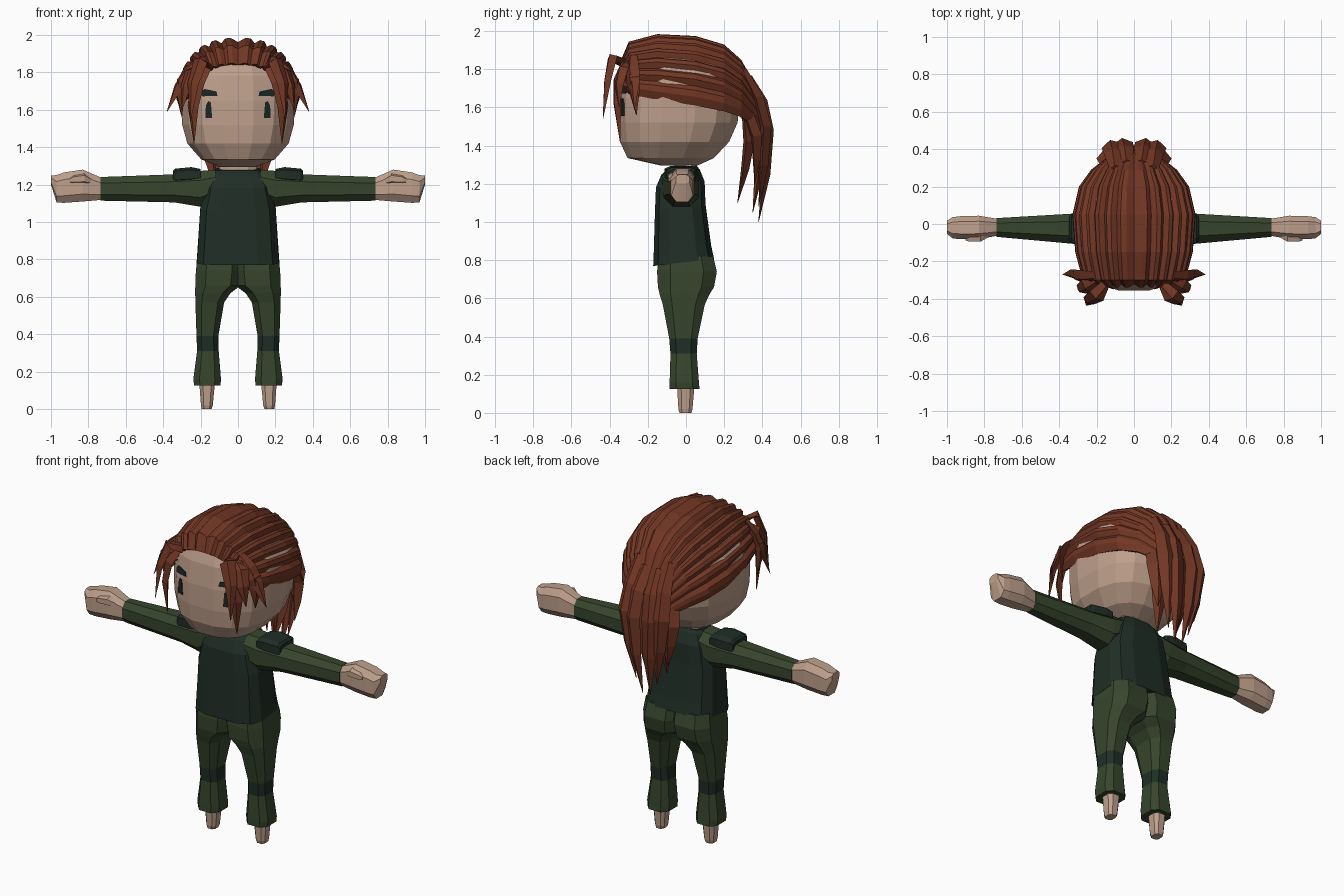
import bpy, bmesh, math
from mathutils import Vector
from mathutils.bvhtree import BVHTree

cube = bpy.data.objects.get("Cube")
if cube:
    bpy.data.objects.remove(cube)


def material(name, rgb):
    m = bpy.data.materials.new(name)
    m.use_nodes = True
    m.diffuse_color = (*rgb, 1)
    m.node_tree.nodes["Principled BSDF"].inputs["Base Color"].default_value = (*rgb, 1)
    return m


SKIN = material("skin", (0.52, 0.35, 0.26))
HAIR = material("auburn_hair", (0.17, 0.038, 0.018))
GREEN = material("olive_cloth", (0.038, 0.06, 0.026))
DARK = material("dark_green_cloth", (0.014, 0.027, 0.019))
INK = material("eye_ink", (0.01, 0.02, 0.018))


def finish(name, bm, *mats):
    bmesh.ops.recalc_face_normals(bm, faces=bm.faces)
    me = bpy.data.meshes.new(name)
    bm.to_mesh(me)
    bm.free()
    for m in mats:
        me.materials.append(m)
    ob = bpy.data.objects.new(name, me)
    bpy.context.collection.objects.link(ob)
    return ob


def bridge(bm, rings, caps=True):
    """Skin closed rings of points with quads."""
    loops = [[bm.verts.new(p) for p in ring] for ring in rings]
    n = len(loops[0])
    for a, b in zip(loops, loops[1:]):
        for i in range(n):
            j = (i + 1) % n
            bm.faces.new((a[i], a[j], b[j], b[i]))
    if caps:
        bm.faces.new(loops[0])
        bm.faces.new(loops[-1])


def spow(v, e):
    return math.copysign(abs(v) ** e, v)


def loft(sections, axis="z", sides=8, power=2.8, side=1, tilt=0):
    """Rounded-box sections: (position, a0, a1, b0, b1)."""
    bm = bmesh.new()
    rings = []
    for pos, a0, a1, b0, b1 in sections:
        ring = []
        for i in range(sides):
            t = math.tau * (i + 0.5) / sides
            a = (a0 + a1) / 2 + (a1 - a0) / 2 * spow(math.cos(t), 2 / power)
            b = (b0 + b1) / 2 + (b1 - b0) / 2 * spow(math.sin(t), 2 / power)
            ring.append((a * side, b, pos + tilt * b) if axis == "z" else (pos * side, a, b))
        rings.append(ring)
    bridge(bm, rings)
    return bm


# Head
head = loft([(1.295, -.1, .1, -.13, .06), (1.335, -.2, .2, -.31, .15),
             (1.42, -.275, .275, -.35, .23), (1.52, -.303, .303, -.36, .275),
             (1.65, -.31, .31, -.36, .29), (1.78, -.3, .3, -.345, .28),
             (1.86, -.25, .25, -.315, .24), (1.92, -.15, .15, -.23, .16)],
            sides=16, power=2.5)
face = BVHTree.FromBMesh(head)
finish("head", head, SKIN)
finish("neck", loft([(1.2, -.1, .1, -.07, .06), (1.34, -.11, .11, -.07, .06)]), SKIN)


def face_plate(name, outline, side):
    """Thin plate laid on the face."""
    bm = bmesh.new()
    rings = []
    for lift in (-.002, .007):
        ring = []
        for x, z in outline:
            hit = face.ray_cast(Vector((x * side, -1, z)), Vector((0, 1, 0)))[0]
            ring.append((x * side, hit.y - lift, z))
        rings.append(ring)
    bridge(bm, rings)
    finish(name, bm, INK)


# Vest
finish("vest", loft([(.79, -.225, .225, -.175, .15), (.86, -.22, .22, -.172, .135),
                     (1.08, -.205, .205, -.165, .105), (1.2, -.175, .175, -.16, .1),
                     (1.265, -.14, .14, -.13, .075), (1.285, -.12, .12, -.1, .06)],
                    sides=12, power=3.5, tilt=.12), DARK)


# Hair cap: ridged arches swept from the hairline to the gathered back
stations = [(-.34, .23, 1.70, 1.85), (-.30, .275, 1.67, 1.945), (-.15, .315, 1.64, 1.985),
            (.05, .33, 1.61, 1.975), (.2, .295, 1.58, 1.93), (.29, .23, 1.55, 1.85),
            (.36, .14, 1.5, 1.72), (.41, .08, 1.45, 1.6)]
bm = bmesh.new()
columns = 3 * 14
grid = []
for k, (y, w, low, top) in enumerate(stations):
    row = []
    for i in range(columns + 1):
        t = math.pi * i / columns
        r = 0.935 if i % 3 == 0 else 1.0
        scallop = .018 if k == 0 and i % 3 == 0 else 0
        row.append(bm.verts.new((w * r * spow(math.cos(t), .8), y + scallop,
                                 low + (top - low) * r * abs(math.sin(t)) ** .8)))
    grid.append(row)
for a, b in zip(grid, grid[1:]):
    for i in range(columns):
        bm.faces.new((a[i], a[i + 1], b[i + 1], b[i]))
cap = finish("hair_cap", bm, HAIR)
solid = cap.modifiers.new("thickness", "SOLIDIFY")
solid.thickness = .025
solid.offset = -1


def lock(name, path, widths, side=1, centre=(0, 0, 1.6)):
    """Tapered lock of hair with a diamond section."""
    pts = [Vector((x * side, y, z)) for x, y, z in path]
    rings = []
    for i, p in enumerate(pts):
        along = (pts[min(i + 1, len(pts) - 1)] - pts[max(i - 1, 0)]).normalized()
        out = p - Vector(centre)
        out = (out - along * out.dot(along)).normalized()
        across = along.cross(out)
        w = widths[i]
        rings.append([p + across * w, p + out * w * .55, p - across * w, p - out * w * .55])
    bm = bmesh.new()
    bridge(bm, rings)
    finish(name, bm, HAIR)


TAPER = (.03, .045, .035, .002)
LONG = (.03, .05, .055, .04, .002)
fringe = {
    "outer_spike": [(.2, -.28, 1.87), (.27, -.28, 1.8), (.32, -.27, 1.72), (.38, -.27, 1.59)],
    "front_spike": [(.15, -.32, 1.83), (.2, -.385, 1.86), (.24, -.41, 1.74), (.255, -.435, 1.54)],
    "face_lock": [(.16, -.32, 1.84), (.215, -.355, 1.75), (.24, -.36, 1.62), (.235, -.345, 1.42)],
    "temple_lock": [(.25, -.28, 1.82), (.3, -.28, 1.75), (.31, -.27, 1.68), (.3, -.26, 1.56)],
    "low_spike": [(.2, -.3, 1.83), (.25, -.33, 1.8), (.28, -.35, 1.72), (.3, -.35, 1.6)],
}
tail = {
    "tail_outer": [(.1, .3, 1.8), (.11, .38, 1.65), (.12, .42, 1.5), (.1, .41, 1.3), (.07, .38, 1.08)],
    "tail_middle": [(.04, .33, 1.76), (.05, .4, 1.63), (.06, .43, 1.48), (.045, .42, 1.25), (.025, .38, 1.0)],
    "tail_inner": [(.05, .28, 1.62), (.08, .32, 1.54), (.09, .33, 1.42), (.08, .31, 1.28), (.06, .27, 1.1)],
    "tail_edge": [(.1, .28, 1.66), (.13, .33, 1.56), (.15, .37, 1.45), (.14, .37, 1.33), (.13, .36, 1.2)],
}
lock("tail_centre", [(0, .3, 1.65), (0, .38, 1.55), (0, .39, 1.42), (0, .38, 1.25), (0, .35, 1.05)],
     LONG, centre=(0, 0, 1.4))

for side, label in ((1, "left"), (-1, "right")):
    # Face details
    face_plate(label + "_eye", [(.138, 1.555), (.175, 1.555), (.172, 1.62), (.16, 1.647), (.145, 1.64)], side)
    face_plate(label + "_eyebrow", [(.11, 1.675), (.19, 1.672), (.2, 1.69), (.18, 1.712), (.115, 1.698)], side)

    # Fringe and ponytail
    for part, path in fringe.items():
        lock(f"{label}_{part}", path, TAPER, side)
    for part, path in tail.items():
        lock(f"{label}_{part}", path, LONG, side, (0, 0, 1.4))

    # Sleeve and shoulder pad
    finish(label + "_sleeve", loft([(.12, -.13, .075, 1.12, 1.285), (.2, -.125, .075, 1.075, 1.28),
                                    (.34, -.11, .06, 1.1, 1.26), (.735, -.072, .035, 1.11, 1.245)],
                                   "x", 8, 2.4, side), GREEN)
    finish(label + "_shoulder_pad", loft([(.2, -.11, .06, 1.225, 1.285), (.25, -.115, .065, 1.215, 1.295),
                                          (.335, -.105, .055, 1.21, 1.287), (.347, -.095, .045, 1.215, 1.275)],
                                         "x", 8, 4, side), DARK)

    # Fist with thumb
    finish(label + "_hand", loft([(.73, -.065, .03, 1.115, 1.24), (.83, -.085, .048, 1.105, 1.285),
                                  (.93, -.085, .045, 1.098, 1.27), (.97, -.08, .04, 1.1, 1.255),
                                  (1.0, -.055, .02, 1.2, 1.25)], "x", 8, 2.8, side), SKIN)
    finish(label + "_thumb", loft([(.775, -.07, -.03, 1.2, 1.23), (.82, -.098, -.03, 1.205, 1.26),
                                   (.88, -.098, -.03, 1.205, 1.25), (.9, -.09, -.05, 1.21, 1.235)],
                                  "x", 6, 2.8, side), SKIN)

    # Trouser leg with knee band
    leg = loft([(.125, .09, .238, -.09, .075), (.16, .087, .243, -.09, .072), (.31, .1, .222, -.085, .06),
                (.39, .102, .225, -.092, .065), (.57, .07, .232, -.128, .105), (.62, .035, .234, -.145, .13),
                (.66, -.02, .235, -.155, .155), (.74, -.03, .232, -.16, .17), (.82, -.03, .222, -.15, .15)],
               sides=8, power=3, side=side)
    for f in leg.faces:
        f.material_index = int(.31 < f.calc_center_median().z < .39)
    finish(label + "_trouser_leg", leg, GREEN, DARK)
    finish(label + "_foot", loft([(0, .14, .195, -.036, .03), (.02, .133, .2, -.042, .036),
                                  (.15, .12, .21, -.05, .048)], side=side), SKIN)
